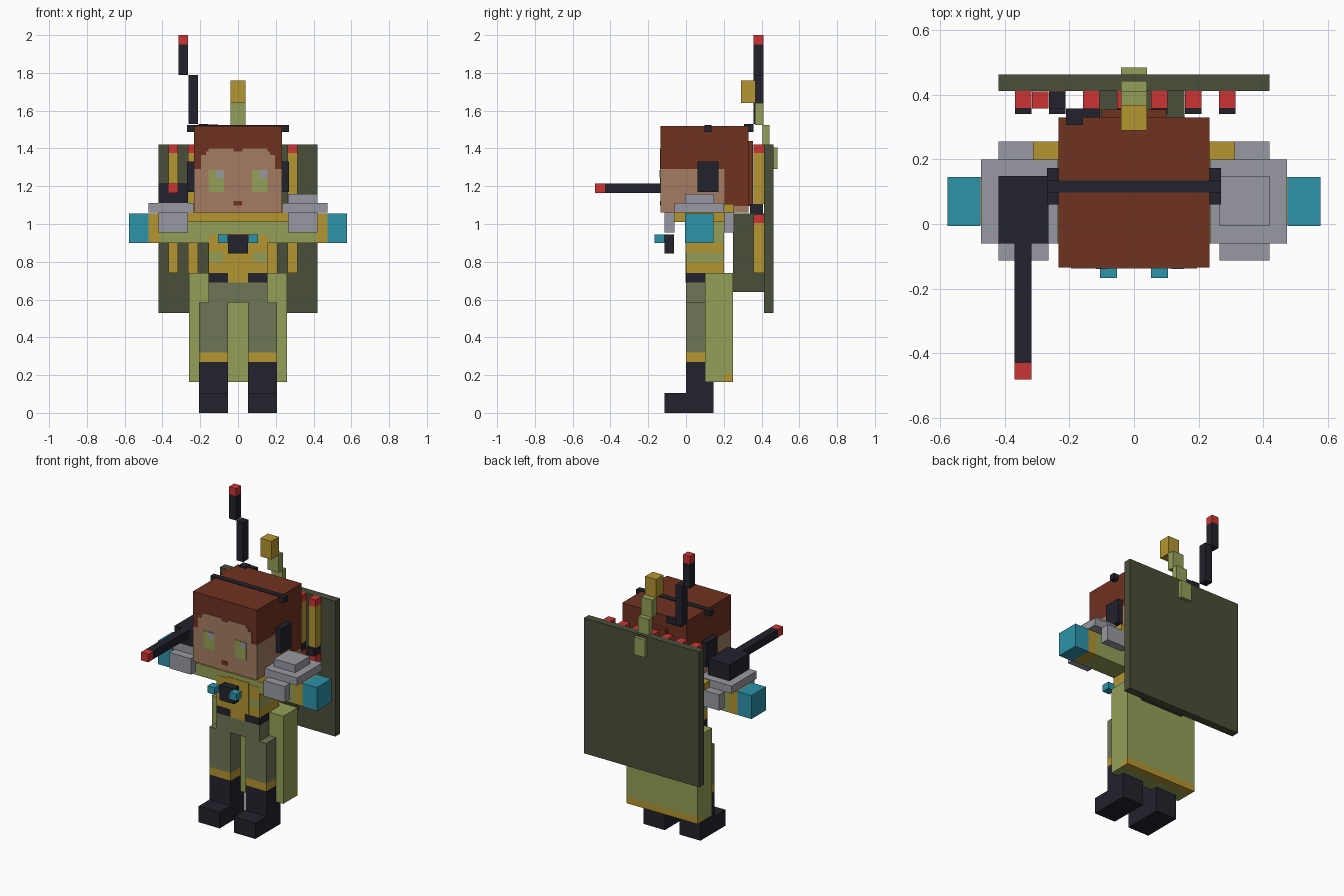
import bpy

# flat colours, given as display values and converted to linear
def material(name, rgb):
    m = bpy.data.materials.new(name)
    lin = [((c / 255 + 0.055) / 1.055) ** 2.4 for c in rgb]
    m.diffuse_color = (*lin, 1)
    return m

BROWN = material("hair_brown", (112, 50, 32))
SKIN = material("skin", (164, 124, 98))
GOLD = material("gold", (180, 150, 50))
LEAF = material("leaf_green", (148, 160, 88))
DARK = material("dark_green", (74, 78, 56))
PANTS = material("grey_green", (110, 118, 85))
BLACK = material("near_black", (34, 34, 44))
GREY = material("grey", (152, 154, 162))
BLUE = material("blue", (45, 147, 170))
RED = material("red", (204, 52, 52))


def box(name, mat, x0, x1, y0, y1, z0, z1):
    v = [(x, y, z) for x in (x0, x1) for y in (y0, y1) for z in (z0, z1)]
    f = [(0, 1, 3, 2), (4, 6, 7, 5), (0, 4, 5, 1), (2, 3, 7, 6), (0, 2, 6, 4), (1, 5, 7, 3)]
    me = bpy.data.meshes.new(name)
    me.from_pydata(v, [], f)
    me.materials.append(mat)
    ob = bpy.data.objects.new(name, me)
    bpy.context.collection.objects.link(ob)
    return ob


def pair(name, mat, x0, x1, *rest):
    box(name + "_left", mat, x0, x1, *rest)
    box(name + "_right", mat, -x1, -x0, *rest)


def plate(name, mat, x0, x1, z0, z1, y, t=0.003):
    box(name, mat, x0, x1, y - t, y + 0.001, z0, z1)


# legs and boots
pair("boot", BLACK, 0.053, 0.207, 0, 0.145, 0, 0.27)
pair("boot_toe", BLACK, 0.053, 0.207, -0.115, 0, 0, 0.105)
pair("boot_cuff", GOLD, 0.053, 0.207, 0, 0.145, 0.27, 0.32)
pair("trouser_leg", PANTS, 0.053, 0.207, 0, 0.145, 0.32, 0.585)
box("hips", PANTS, -0.157, 0.157, 0, 0.19, 0.585, 0.69)

# coat tail with gold hem
box("coat_tail", LEAF, -0.26, 0.26, 0.10, 0.20, 0.163, 0.74)
box("coat_tail_back", LEAF, -0.26, 0.26, 0.20, 0.25, 0.207, 0.74)
box("coat_hem", GOLD, -0.26, 0.26, 0.20, 0.25, 0.163, 0.207)

# torso in coloured layers
for i, (mat, z0, z1) in enumerate([(BLACK, 0.69, 0.74), (GOLD, 0.74, 0.80), (LEAF, 0.80, 0.85),
                                   (GOLD, 0.85, 0.90), (LEAF, 0.90, 1.01)]):
    box(f"torso_layer_{i}", mat, -0.157, 0.157, 0, 0.2, z0, z1)
plate("belt_buckle", GOLD, -0.053, 0.053, 0.69, 0.74, 0)
plate("vest_front", GOLD, -0.08, 0.08, 0.74, 0.95, 0)
plate("vest_band", GOLD, -0.157, 0.157, 0.85, 0.94, 0, 0.002)
box("collar", GOLD, -0.28, 0.28, -0.06, 0.2, 1.01, 1.06)
pair("shoulder_strap", GOLD, 0.2, 0.313, 0.2, 0.255, 1.06, 1.105)

# arms and hands
pair("sleeve", LEAF, 0.157, 0.415, 0, 0.145, 0.9, 1.055)
pair("cuff", GOLD, 0.415, 0.475, 0, 0.145, 0.9, 1.055)
pair("hand", BLUE, 0.475, 0.578, -0.006, 0.145, 0.9, 1.055)

# shoulder armour
pair("shoulder_plate", GREY, 0.235, 0.473, -0.06, 0.2, 1.06, 1.11)
pair("shoulder_front", GREY, 0.265, 0.42, -0.113, -0.06, 0.955, 1.06)
pair("shoulder_back", GREY, 0.265, 0.42, 0.2, 0.255, 0.955, 1.06)
box("shoulder_cap", GREY, 0.265, 0.42, -0.006, 0.148, 1.11, 1.16)

# shoulder cannon
box("cannon_body", BLACK, -0.42, -0.265, -0.06, 0.148, 1.11, 1.215)
box("cannon_barrel", BLACK, -0.37, -0.317, -0.43, -0.06, 1.163, 1.215)
box("cannon_tip", RED, -0.37, -0.317, -0.482, -0.43, 1.163, 1.215)

# chest device
box("chest_device", BLACK, -0.053, 0.053, -0.115, -0.063, 0.845, 0.945)
pair("chest_lens", BLUE, 0.053, 0.105, -0.167, -0.113, 0.9, 0.945)

# head: skin below, hair above and behind
X = 0.233
box("face", SKIN, -X, X, -0.135, 0.205, 1.06, 1.29)
box("nape", SKIN, -X, X, 0.205, 0.33, 1.06, 1.095)
box("hair_back", BROWN, -X, X, 0.205, 0.33, 1.095, 1.29)
box("hair_top", BROWN, -X, X, -0.135, 0.33, 1.29, 1.52)
box("hair_tail", BROWN, -0.1, 0.1, 0.33, 0.355, 1.095, 1.44)

# stepped hairline, eyes and mouth
plate("brow_low", SKIN, -0.195, 0.195, 1.29, 1.365, -0.135)
plate("brow_mid", SKIN, -0.17, 0.17, 1.365, 1.385, -0.135)
for s in (-1, 1):
    a, b = sorted((s * 0.025, s * 0.155))
    plate("brow_high", SKIN, a, b, 1.385, 1.4, -0.135)
    a, b = sorted((s * 0.075, s * 0.155))
    plate("eye", LEAF, a, b, 1.17, 1.285, -0.135)
    c = -0.097 if s < 0 else 0.135
    plate("eye_glint", GREY, c - 0.02, c + 0.02, 1.245, 1.285, -0.135, 0.005)
plate("mouth", BROWN, -0.024, 0.022, 1.097, 1.123, -0.135)

# headset
pair("earpiece", BLACK, X, 0.27, 0.06, 0.173, 1.17, 1.33)
box("headband", BLACK, -0.27, 0.27, 0.098, 0.135, 1.488, 1.524)

# antenna
box("antenna_base", BLACK, -0.21, -0.158, 0.307, 0.357, 1.488, 1.53)
box("antenna_joint", BLACK, -0.158, -0.105, 0.33, 0.357, 1.488, 1.526)
box("antenna_lower", BLACK, -0.262, -0.212, 0.357, 0.41, 1.53, 1.79)
box("antenna_upper", BLACK, -0.315, -0.264, 0.357, 0.41, 1.79, 1.95)
box("antenna_tip", RED, -0.315, -0.264, 0.357, 0.41, 1.95, 2.0)

# back board and pack
box("back_board", DARK, -0.42, 0.42, 0.412, 0.463, 0.53, 1.42)
box("back_pack", DARK, -0.157, 0.157, 0.25, 0.412, 0.64, 1.055)

# two rows of gold tubes with red caps
for i in range(7):
    x = -0.343 + i * 0.1053
    a, b = x - 0.026, x + 0.026
    for row, z0, z1 in (("lower", 0.74, 1.05), ("upper", 1.105, 1.42)):
        box(f"tube_{row}_{i}", GOLD, a, b, 0.357, 0.412, z0, z1 - 0.045)
        box(f"tube_cap_{row}_{i}", RED, a, b, 0.357, 0.412, z1 - 0.045, z1)
    box(f"tube_base_{i}", BLACK, a, b, 0.34, 0.408, 1.055, 1.105)

# curved stalk with gold bud
box("stalk_low", LEAF, -0.04, 0.04, 0.44, 0.485, 1.29, 1.405)
box("stalk_mid", LEAF, -0.04, 0.04, 0.405, 0.443, 1.405, 1.525)
box("stalk_high", LEAF, -0.04, 0.04, 0.365, 0.41, 1.525, 1.64)
box("stalk_bud", GOLD, -0.04, 0.04, 0.29, 0.368, 1.64, 1.76)
